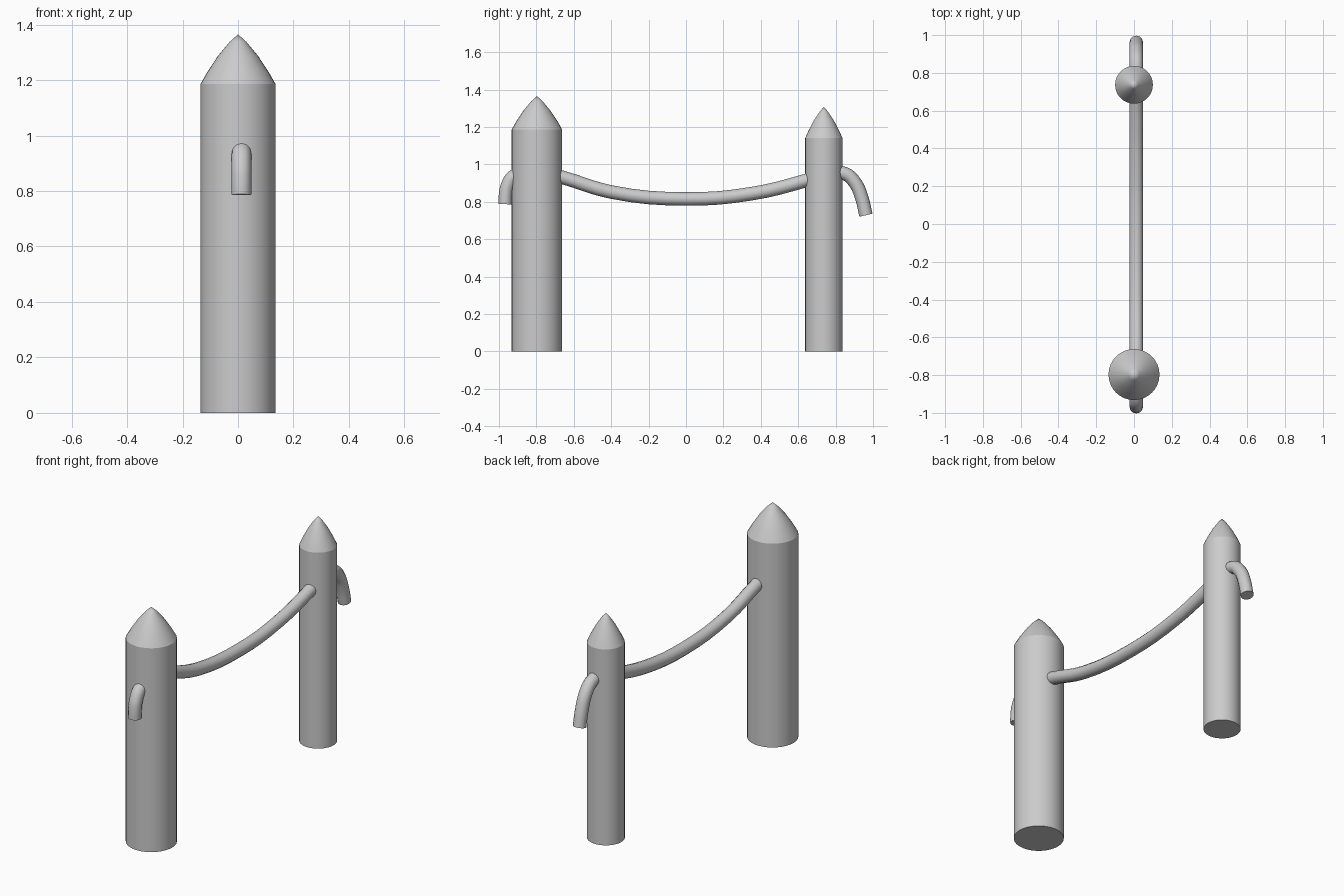
import bpy, bmesh, math

if "Cube" in bpy.data.objects:
    bpy.data.objects.remove(bpy.data.objects["Cube"])


def smooth(obj, angle):
    bpy.ops.object.select_all(action='DESELECT')
    obj.select_set(True)
    bpy.context.view_layer.objects.active = obj
    bpy.ops.object.shade_smooth_by_angle(angle=math.radians(angle))


def lathe(name, profile, y, sides=32):
    """Spin a (radius, z) profile around a vertical axis at the given y."""
    bm = bmesh.new()
    verts = [bm.verts.new((r, 0, z)) for r, z in profile]
    edges = [bm.edges.new(pair) for pair in zip(verts, verts[1:])]
    bmesh.ops.spin(bm, geom=verts + edges, cent=(0, 0, 0), axis=(0, 0, 1),
                   angle=math.tau, steps=sides, use_duplicate=False)
    bmesh.ops.remove_doubles(bm, verts=bm.verts, dist=0.0005)
    bmesh.ops.recalc_face_normals(bm, faces=bm.faces)
    mesh = bpy.data.meshes.new(name)
    bm.to_mesh(mesh)
    bm.free()
    obj = bpy.data.objects.new(name, mesh)
    obj.location.y = y
    bpy.context.collection.objects.link(obj)
    smooth(obj, 22)


def post(name, y, radius, shoulder, tip):
    # straight shaft topped by a slightly bulging point
    point = [(1, 0), (0.82, 0.24), (0.53, 0.57), (0.22, 0.85), (0, 1)]
    profile = [(0, 0), (radius, 0)]
    profile += [(radius * r, shoulder + (tip - shoulder) * h) for r, h in point]
    lathe(name, profile, y)


# Two pointed posts
post("front_post", -0.797, 0.135, 1.186, 1.365)
post("back_post", 0.737, 0.10, 1.14, 1.307)

# Sagging rope through both posts, with a drooping tail at each end (y, z)
path = [(-0.967, 0.787), (-0.965, 0.835), (-0.955, 0.885), (-0.92, 0.937),
        (-0.80, 0.965), (-0.666, 0.932), (-0.40, 0.852), (0.0, 0.815),
        (0.35, 0.843), (0.636, 0.912), (0.75, 0.95), (0.85, 0.95),
        (0.905, 0.90), (0.94, 0.82), (0.962, 0.728)]
curve = bpy.data.curves.new("rope", 'CURVE')
curve.dimensions = '3D'
curve.resolution_u = 4
curve.bevel_depth = 0.036
curve.bevel_resolution = 4
curve.use_fill_caps = True
spline = curve.splines.new('BEZIER')
spline.bezier_points.add(len(path) - 1)
for bp, (y, z) in zip(spline.bezier_points, path):
    bp.co = (0.012, y, z)
    bp.handle_left_type = bp.handle_right_type = 'AUTO'
rope = bpy.data.objects.new("rope", curve)
bpy.context.collection.objects.link(rope)
bpy.ops.object.select_all(action='DESELECT')
rope.select_set(True)
bpy.context.view_layer.objects.active = rope
bpy.ops.object.convert(target='MESH')
smooth(bpy.context.object, 40)
